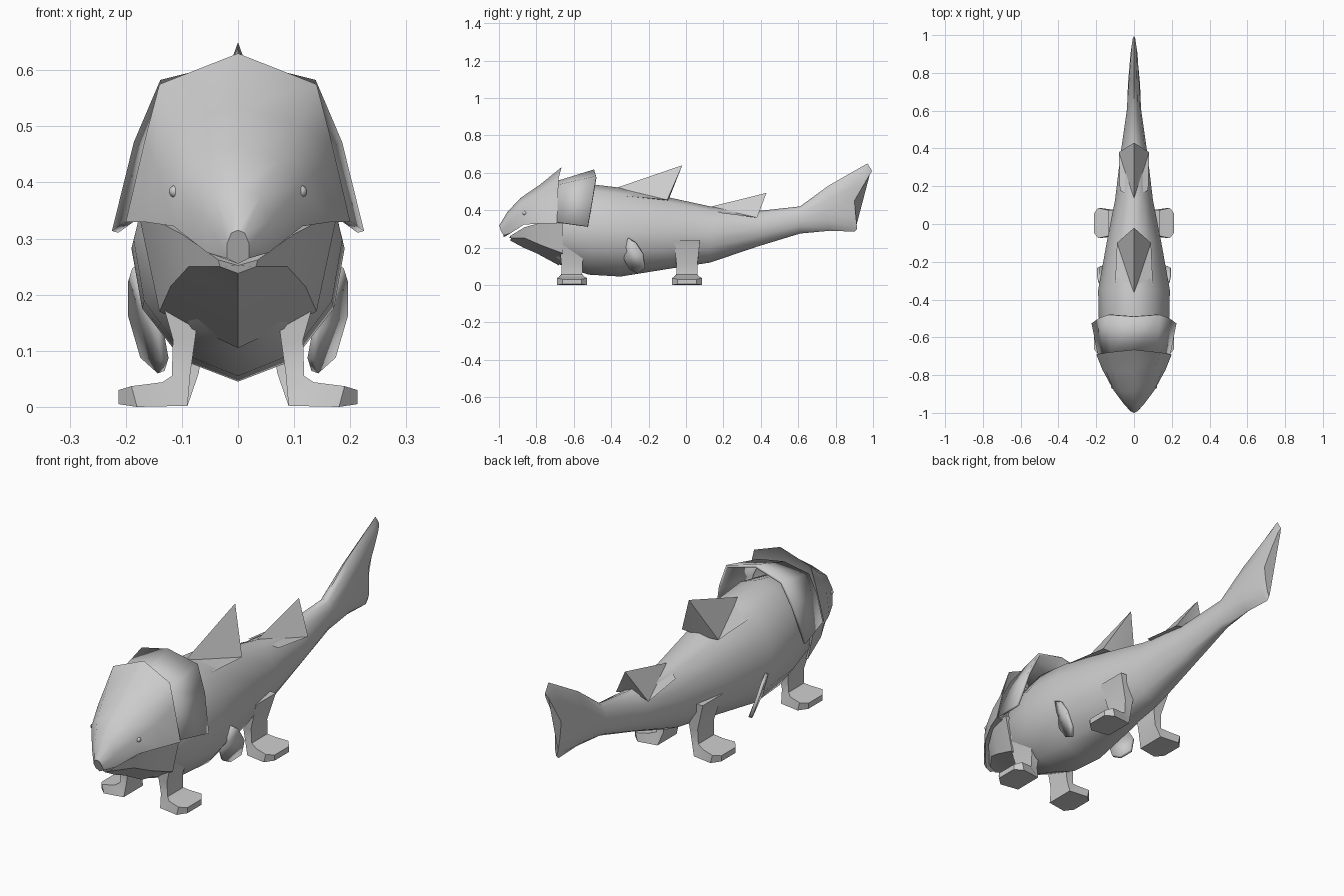
import bpy, bmesh, math
from mathutils import Vector

if "Cube" in bpy.data.objects:
    bpy.data.objects.remove(bpy.data.objects["Cube"])


def make(name, verts, faces, thick=0, smooth=True, angle=38):
    """Create a mesh object with outward normals, optional shell thickness."""
    me = bpy.data.meshes.new(name)
    bm = bmesh.new()
    vs = [bm.verts.new(v) for v in verts]
    for f in faces:
        bm.faces.new([vs[i] for i in f])
    bmesh.ops.recalc_face_normals(bm, faces=bm.faces)
    bm.to_mesh(me)
    bm.free()
    ob = bpy.data.objects.new(name, me)
    bpy.context.collection.objects.link(ob)
    if thick:
        m = ob.modifiers.new("thickness", 'SOLIDIFY')
        m.thickness = thick
        m.offset = 0
    if smooth:
        bpy.ops.object.select_all(action='DESELECT')
        ob.select_set(True)
        bpy.context.view_layer.objects.active = ob
        bpy.ops.object.shade_smooth_by_angle(angle=math.radians(angle))
    return ob


def loft(name, rings, closed=True, thick=0, angle=38):
    """Join rings of equal length; closed rings get end caps."""
    n = len(rings[0])
    verts = [p for r in rings for p in r]
    faces = []
    for i in range(len(rings) - 1):
        for j in range(n if closed else n - 1):
            k = (j + 1) % n
            faces.append((i*n + j, i*n + k, (i+1)*n + k, (i+1)*n + j))
    if closed:
        faces.append(tuple(range(n)))
        faces.append(tuple(range((len(rings)-1)*n, len(rings)*n)))
    return make(name, verts, faces, thick, True, angle)


def mirror_ring(half, open_end=False):
    """Half ring from the centre line outwards -> full ring."""
    tail = half[1:] if open_end else half[1:-1]
    if open_end:
        return [(-x, y, z) for x, y, z in reversed(tail)] + list(half)
    return list(half) + [(-x, y, z) for x, y, z in reversed(tail)]


# Cross-section of body: (width factor, height factor)
SECTION = [(0, 1), (.5, .86), (.86, .45), (1, 0), (.9, -.45), (.52, -.84), (0, -1)]


def section(top, mid, bot, w):
    half = []
    for u, v in SECTION:
        end = top if v > 0 else bot
        y = mid[0] + (end[0] - mid[0]) * abs(v)
        z = mid[1] + (end[1] - mid[1]) * abs(v)
        half.append((u * w, y, z))
    return mirror_ring(half)


def upright(y, zt, zb, w):
    return section((y, zt), (y, (zt + zb) / 2), (y, zb), w)


# Body running into the forked tail
loft("body_and_tail", [
    upright(-.76, .45, .17, .10),
    upright(-.68, .51, .11, .155),
    upright(-.52, .54, .055, .186),
    upright(-.35, .52, .045, .19),
    upright(-.10, .47, .085, .145),
    upright(.13, .42, .12, .10),
    upright(.38, .395, .205, .07),
    upright(.61, .42, .275, .037),
    section((.76, .53), (.74, .39), (.77, .29), .032),
    section((.97, .65), (.84, .43), (.90, .285), .022),
    section((.995, .61), (.90, .45), (.915, .30), .014),
], angle=50)

# Helmet-like head with beak and roof of the mouth
loft("head_plate", [mirror_ring(h) for h in [
    [(0, -1.0, .315), (.012, -.995, .31), (.02, -.99, .29), (.02, -.975, .265), (0, -.975, .255)],
    [(0, -.955, .39), (.04, -.95, .375), (.056, -.95, .33), (.055, -.94, .275), (0, -.945, .28)],
    [(0, -.885, .465), (.075, -.885, .44), (.108, -.88, .39), (.115, -.868, .322), (0, -.87, .322)],
    [(0, -.78, .537), (.11, -.78, .50), (.148, -.78, .43), (.168, -.77, .33), (0, -.77, .33)],
    [(0, -.665, .63), (.14, -.68, .575), (.165, -.685, .48), (.20, -.69, .33), (0, -.69, .33)],
    [(0, -.72, .55), (.11, -.72, .50), (.14, -.72, .43), (.165, -.72, .34), (0, -.72, .34)],
]], angle=45)

# Lower jaw and throat
loft("lower_jaw", [mirror_ring(h) for h in [
    [(0, -.945, .252), (.035, -.94, .262), (.032, -.935, .25), (0, -.94, .238)],
    [(0, -.87, .275), (.10, -.865, .308), (.088, -.86, .25), (0, -.87, .20)],
    [(0, -.77, .335), (.152, -.77, .335), (.12, -.78, .215), (0, -.80, .17)],
    [(0, -.66, .335), (.175, -.66, .335), (.14, -.66, .17), (0, -.68, .105)],
]])

# Collar plate overlapping the shoulders
loft("collar_plate", [mirror_ring(h, True) for h in [
    [(0, -.69, .55), (.12, -.69, .53), (.155, -.69, .46), (.187, -.69, .335)],
    [(0, -.49, .612), (.135, -.48, .578), (.18, -.497, .47), (.219, -.525, .312)],
]], closed=False, thick=.012)


# Dorsal fins: tents with a hollow back
def dorsal(name, front, tip, side, corner, back):
    flip = lambda p: (-p[0], p[1], p[2])
    verts = [front, tip, side, flip(side), corner, flip(corner), back]
    make(name, verts, [(0, 2, 4), (0, 4, 1), (1, 4, 6), (0, 3, 5), (0, 5, 1),
                       (1, 5, 6), (0, 2, 4, 6, 5, 3)], angle=30)


dorsal("front_dorsal_fin", (0, -.37, .52), (0, -.02, .64), (.10, -.32, .475),
       (.09, -.10, .455), (0, -.095, .45))
dorsal("rear_dorsal_fin", (0, .13, .418), (0, .43, .492), (.075, .18, .385),
       (.08, .38, .36), (0, .375, .385))


# Legs: square section bent outwards into a flat foot
def leg(name, s, cy, dx=0):
    rows = [(.06, .24, .15, .24, .07), (.078, .11, .116, .12, .057),
            (.085, .06, .118, .055, .055), (.09, .002, .135, .044, .068),
            (.18, .0, .19, .037, .08), (.213, .005, .213, .030, .05)]
    rings = []
    for xi, zi, xo, zo, hy in rows:
        k = dx if zi > .05 else 0
        rings.append([(s*(xi+k), cy-hy, zi), (s*(xo+k), cy-hy, zo),
                      (s*(xo+k), cy+hy, zo), (s*(xi+k), cy+hy, zi)])
    loft(name, rings, angle=40)


for s, side in ((1, "right"), (-1, "left")):
    leg(f"front_leg_{side}", s, -.61)
    leg(f"rear_leg_{side}", s, .005, -.015)
    # Pectoral fin
    fin = [(.182, -.31, .25), (.19, -.27, .225), (.19, -.23, .165),
           (.168, -.22, .09), (.137, -.255, .062), (.13, -.30, .085), (.14, -.33, .14)]
    make(f"pectoral_fin_{side}", [(s*x, y, z) for x, y, z in fin],
         [tuple(range(7))], thick=.014, angle=30)
    # Eye
    bpy.ops.mesh.primitive_uv_sphere_add(segments=12, ring_count=8, radius=.011,
                                         location=(s*.112, -.862, .384))
    bpy.context.object.name = f"eye_{side}"
    bpy.ops.object.shade_smooth()
